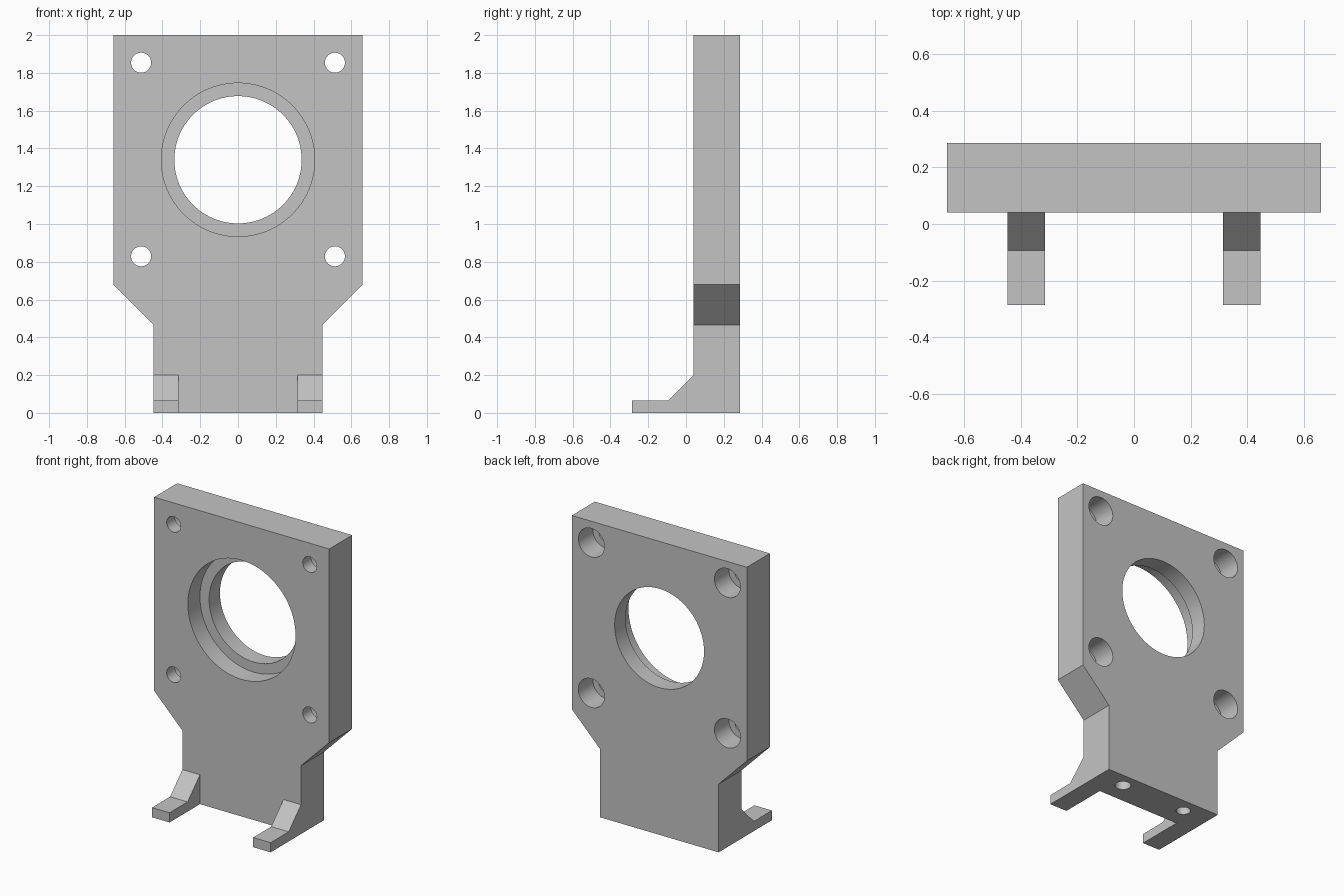
import bpy
import bmesh
import math
from mathutils import Matrix, Vector

cube = bpy.data.objects.get("Cube")
if cube:
    bpy.data.objects.remove(cube, do_unlink=True)

FRONT, BACK = 0.04, 0.287

grey = bpy.data.materials.new("light grey")
grey.use_nodes = True
colour = (0.55, 0.55, 0.55, 1)
grey.diffuse_color = colour
grey.node_tree.nodes["Principled BSDF"].inputs["Base Color"].default_value = colour


def add_object(name, bm):
    bmesh.ops.recalc_face_normals(bm, faces=bm.faces)
    mesh = bpy.data.meshes.new(name)
    bm.to_mesh(mesh)
    bm.free()
    mesh.materials.append(grey)
    obj = bpy.data.objects.new(name, mesh)
    bpy.context.collection.objects.link(obj)
    return obj


def extrude_profile(name, points, direction):
    """Close a profile and extrude it along a direction."""
    bm = bmesh.new()
    face = bm.faces.new([bm.verts.new(p) for p in points])
    result = bmesh.ops.extrude_face_region(bm, geom=[face], use_keep_orig=True)
    moved = [g for g in result["geom"] if isinstance(g, bmesh.types.BMVert)]
    bmesh.ops.translate(bm, verts=moved, vec=direction)
    return add_object(name, bm)


def activate(obj):
    bpy.ops.object.select_all(action="DESELECT")
    obj.select_set(True)
    bpy.context.view_layer.objects.active = obj


def drill(target, start, end, radius, sides=48):
    """Cut a round hole between two points."""
    start, end = Vector(start), Vector(end)
    axis = end - start
    turn = axis.to_track_quat("Z", "Y").to_matrix().to_4x4()
    bm = bmesh.new()
    bmesh.ops.create_cone(bm, cap_ends=True, segments=sides, radius1=radius,
                          radius2=radius, depth=axis.length,
                          matrix=Matrix.Translation((start + end) / 2) @ turn)
    cutter = add_object("hole_cutter", bm)
    cutter.hide_render = True
    cut = target.modifiers.new("hole", "BOOLEAN")
    cut.operation = "DIFFERENCE"
    cut.solver = "EXACT"
    cut.object = cutter
    activate(target)
    bpy.ops.object.modifier_apply(modifier=cut.name)
    bpy.data.objects.remove(cutter, do_unlink=True)


# Mounting plate with a narrower stem
half = [(0.447, 0), (0.447, 0.465), (0.66, 0.68), (0.66, 2)]
outline = half + [(-x, z) for x, z in reversed(half)]
plate = extrude_profile("mounting_plate", [(x, FRONT, z) for x, z in outline],
                        (0, BACK - FRONT, 0))

# Stepped central bore, wide at the front
drill(plate, (0, -0.1, 1.34), (0, FRONT + 0.13, 1.34), 0.406, 96)
drill(plate, (0, 0, 1.34), (0, 0.4, 1.34), 0.337, 96)

# Corner screw holes, counterbored from the back
for x in (-0.513, 0.513):
    for z in (0.829, 1.854):
        drill(plate, (x, 0, z), (x, 0.4, z), 0.053)
        drill(plate, (x, FRONT + 0.09, z), (x, 0.4, z), 0.098)

# Blind holes in the underside
drill(plate, (0.248, 0.187, -0.1), (0.248, 0.187, 0.3), 0.05)
drill(plate, (-0.248, 0.187, -0.1), (-0.248, 0.187, 0.05), 0.045)

# Feet with sloped gussets
foot = [(FRONT, 0), (FRONT, 0.2), (-0.093, 0.066), (-0.287, 0.066), (-0.287, 0)]
for name, x in (("left_foot", 0.315), ("right_foot", -0.447)):
    extrude_profile(name, [(x, y, z) for y, z in foot], (0.132, 0, 0))

activate(plate)
bpy.ops.object.shade_smooth_by_angle(angle=math.radians(30))
